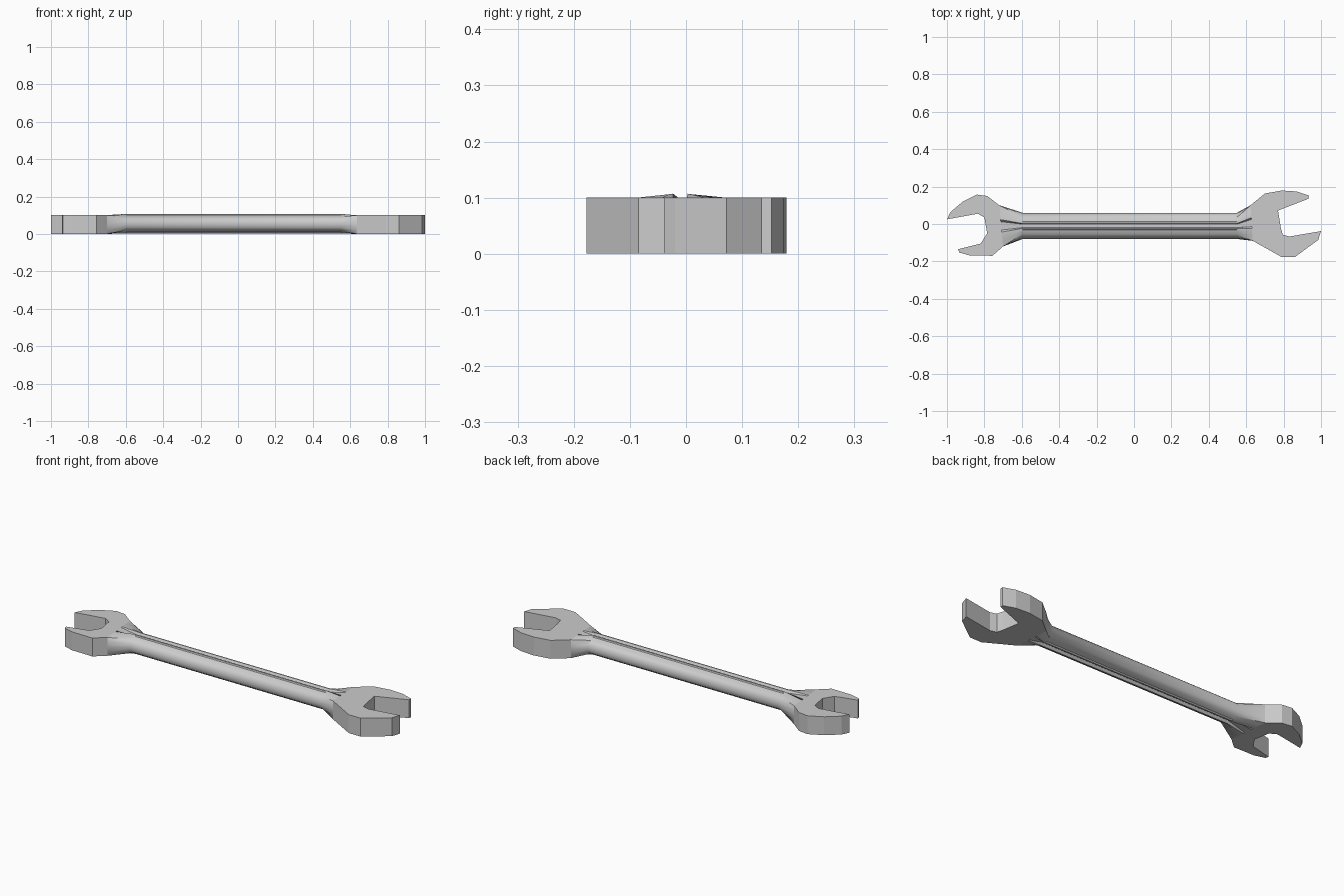
import bpy, bmesh

if "Cube" in bpy.data.objects:
    bpy.data.objects.remove(bpy.data.objects["Cube"])

THICK = 0.10


def finish(name, bm):
    bmesh.ops.recalc_face_normals(bm, faces=bm.faces[:])
    mesh = bpy.data.meshes.new(name)
    bm.to_mesh(mesh)
    bm.free()
    obj = bpy.data.objects.new(name, mesh)
    bpy.context.collection.objects.link(obj)
    return obj


def jaw(name, outline):
    """Open-ended head: flat outline extruded to the head thickness."""
    bm = bmesh.new()
    face = bm.faces.new([bm.verts.new((x, y, 0)) for x, y in outline])
    new = bmesh.ops.extrude_face_region(bm, geom=[face])["geom"]
    bmesh.ops.translate(bm, vec=(0, 0, THICK),
                        verts=[v for v in new if isinstance(v, bmesh.types.BMVert)])
    return finish(name, bm)


# Heads: first and last outline points are the root edge joining the handle
left = [(-0.72, 0.10), (-0.785, 0.15), (-0.84, 0.157), (-0.915, 0.12),
        (-0.98, 0.065), (-1.0, 0.025), (-0.835, 0.055), (-0.80, 0.035),
        (-0.785, -0.05), (-0.82, -0.105), (-0.94, -0.135), (-0.935, -0.152),
        (-0.88, -0.168), (-0.757, -0.17), (-0.70, -0.12)]
right = [(0.623, 0.10), (0.70, 0.163), (0.79, 0.179), (0.87, 0.174),
         (0.935, 0.152), (0.933, 0.135), (0.77, 0.072), (0.785, -0.02),
         (0.795, -0.057), (0.83, -0.067), (1.0, -0.038), (0.985, -0.085),
         (0.86, -0.177), (0.79, -0.177), (0.635, -0.09)]
jaw("left_jaw", left)
jaw("right_jaw", right)

# Handle cross-section quarter: y, z, and the matching spot on the square root
quarter = [(-.070, 0, -1, 0), (-.065, .020, -1, .6), (-.045, .036, -1, 1),
           (-.023, .045, -.7, 1), (-.020, .051, -.5, 1),
           (-.013, .052, -.3, 1), (-.009, .036, -.2, 1)]
half = quarter + [(-a, b, -c, d) for a, b, c, d in reversed(quarter)]
section = half + [(a, -b, c, -d) for a, b, c, d in reversed(half[1:-1])]


def shaft_ring(x):
    return [(x, -0.01 + y, 0.055 + z) for y, z, s, t in section]


def root_ring(outline):
    (x1, y1), (x0, y0) = outline[0], outline[-1]
    return [(x0 + (x1 - x0) * (s + 1) / 2, y0 + (y1 - y0) * (s + 1) / 2,
             THICK / 2 * (1 + t)) for y, z, s, t in section]


# Grooved handle flaring into both heads
bm = bmesh.new()
rings = [[bm.verts.new(p) for p in ring] for ring in
         (root_ring(left), shaft_ring(-0.595), shaft_ring(0.55), root_ring(right))]
n = len(section)
for a, b in zip(rings, rings[1:]):
    for i in range(n):
        j = (i + 1) % n
        bm.faces.new((a[i], a[j], b[j], b[i]))
handle = finish("handle", bm)
bpy.ops.object.select_all(action='DESELECT')
handle.select_set(True)
bpy.context.view_layer.objects.active = handle
bpy.ops.object.shade_smooth_by_angle(angle=0.66)
